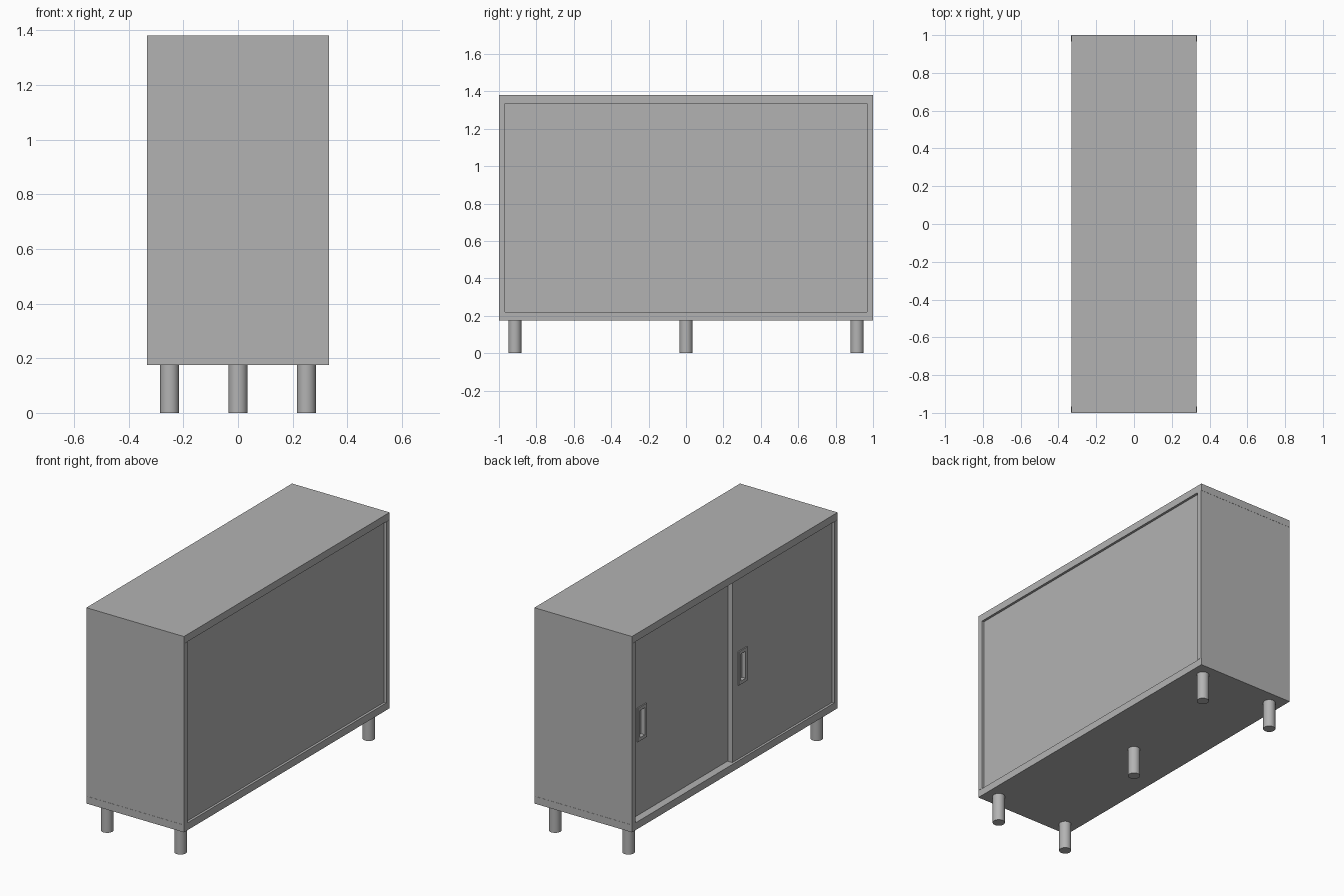
import bpy, bmesh
from mathutils import Matrix, Vector

if "Cube" in bpy.data.objects:
    bpy.data.objects.remove(bpy.data.objects["Cube"])

grey = bpy.data.materials.new("plain grey")
grey.diffuse_color = (0.45, 0.45, 0.45, 1)
grey.use_nodes = True
grey.node_tree.nodes["Principled BSDF"].inputs["Base Color"].default_value = grey.diffuse_color


def finish(name, bm):
    me = bpy.data.meshes.new(name)
    bm.to_mesh(me)
    bm.free()
    me.materials.append(grey)
    ob = bpy.data.objects.new(name, me)
    bpy.context.collection.objects.link(ob)
    return ob


def add_box(bm, lo, hi):
    lo, hi = Vector(lo), Vector(hi)
    m = Matrix.Translation((lo + hi) / 2) @ Matrix.Diagonal((*(hi - lo), 1))
    bmesh.ops.create_cube(bm, size=1, matrix=m)


def box(name, lo, hi):
    bm = bmesh.new()
    add_box(bm, lo, hi)
    return finish(name, bm)


Z0, Z1, Z2, Z3 = 0.175, 0.22, 1.335, 1.38   # board heights
HX, T = 0.333, 0.033                        # half depth, panel thickness

# Carcass: boards, end panels, back panel
box("bottom_board", (-0.332, -1, Z0), (0.332, 1, Z1))
box("top_board", (-0.332, -1, Z2), (0.332, 1, Z3))
for s, side in ((-1, "near"), (1, "far")):
    a, b = sorted((s * 0.999, s * (1 - T)))
    box(side + "_end_panel", (-HX, a, Z1), (HX, b, Z2))
box("back_panel", (0.285, -1 + T, Z1), (0.317, 1 - T, Z2))


# Sliding doors with recessed pulls, on two tracks
def door(name, x, y0, y1, h0, h1):
    panel = box(name, (x, y0, Z1), (x + 0.031, y1, Z2))
    za, zb, w = 0.675, 0.882, 0.02
    cutter = box(name + "_pull_cutter", (x - 0.02, h0 + w, za + w), (x + 0.018, h1 - w, zb - w))
    cutter.hide_render = True
    cutter.hide_set(True)
    cut = panel.modifiers.new("pull recess", 'BOOLEAN')
    cut.operation, cut.solver, cut.object = 'DIFFERENCE', 'EXACT', cutter
    # raised frame around the pull
    bm = bmesh.new()
    f = x - 0.007
    add_box(bm, (f, h0, za), (x, h0 + w, zb))
    add_box(bm, (f, h1 - w, za), (x, h1, zb))
    add_box(bm, (f, h0 + w, za), (x, h1 - w, za + w))
    add_box(bm, (f, h0 + w, zb - w), (x, h1 - w, zb))
    finish(name + "_pull_frame", bm)


door("inner_door", -HX + 0.048, -0.03, 1 - T, 0.797, 0.883)
door("outer_door", -HX + 0.015, -1 + T, 0.003, -0.136, -0.05)

# Round legs: four corners and one in the centre
legs = [(x, y) for x in (-0.25, 0.25) for y in (-0.915, 0.915)] + [(0, 0)]
for i, (x, y) in enumerate(legs):
    bm = bmesh.new()
    bmesh.ops.create_cone(bm, cap_ends=True, segments=32, radius1=0.035, radius2=0.035,
                          depth=Z0, matrix=Matrix.Translation((x, y, Z0 / 2)))
    for face in bm.faces:
        face.smooth = len(face.verts) == 4
    for e in bm.edges:
        e.smooth = all(len(face.verts) == 4 for face in e.link_faces)
    finish("centre_leg" if i == 4 else f"corner_leg_{i + 1}", bm)
